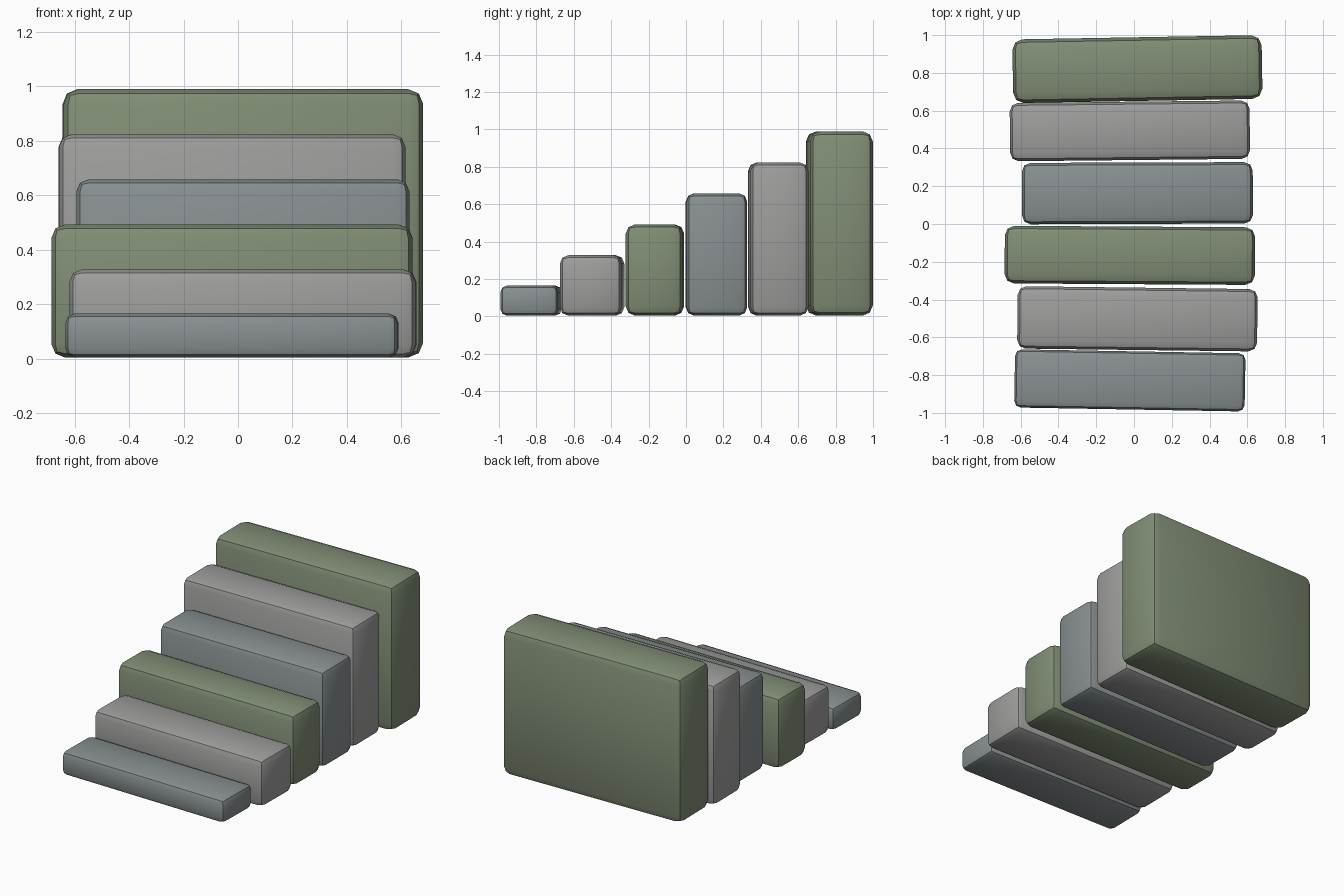
import bpy, math

if "Cube" in bpy.data.objects:
    bpy.data.objects.remove(bpy.data.objects["Cube"])

def material(name, rgb):
    m = bpy.data.materials.new(name)
    m.diffuse_color = (*rgb, 1)
    m.use_nodes = True
    m.node_tree.nodes["Principled BSDF"].inputs["Base Color"].default_value = m.diffuse_color
    return m

slate = material("slate_stone", (0.25, 0.28, 0.285))
grey = material("grey_stone", (0.34, 0.345, 0.335))
moss = material("mossy_stone", (0.22, 0.27, 0.18))

# x centre, y centre, length, depth, height, turn in degrees, bevel, material
steps = [
    (-0.022, -0.828, 1.22, 0.308, 0.165, -1.0, 0.035, slate),
    (0.018, -0.502, 1.27, 0.33, 0.327, -0.7, 0.045, grey),
    (-0.022, -0.166, 1.325, 0.305, 0.492, -0.35, 0.05, moss),
    (0.018, 0.163, 1.222, 0.325, 0.658, 0.2, 0.045, slate),
    (-0.022, 0.493, 1.27, 0.309, 0.823, 0.6, 0.045, grey),
    (0.018, 0.82, 1.32, 0.337, 0.989, 1.0, 0.055, moss),
]

# Rounded stone blocks, each one taller than the last
for i, (x, y, length, depth, height, turn, bevel, mat) in enumerate(steps, 1):
    bpy.ops.mesh.primitive_cube_add(size=1, location=(x, y, height / 2 + 0.002),
                                    rotation=(0, 0, math.radians(turn)))
    step = bpy.context.object
    step.name = f"stone_step_{i}"
    step.scale = (length, depth, height - 0.004)
    bpy.ops.object.transform_apply(location=False, rotation=False, scale=True)
    mod = step.modifiers.new("rounded_edges", "BEVEL")
    mod.width = bevel
    mod.segments = 2
    bpy.ops.object.modifier_apply(modifier=mod.name)
    bpy.ops.object.shade_smooth_by_angle(angle=math.radians(30))
    step.data.materials.append(mat)
